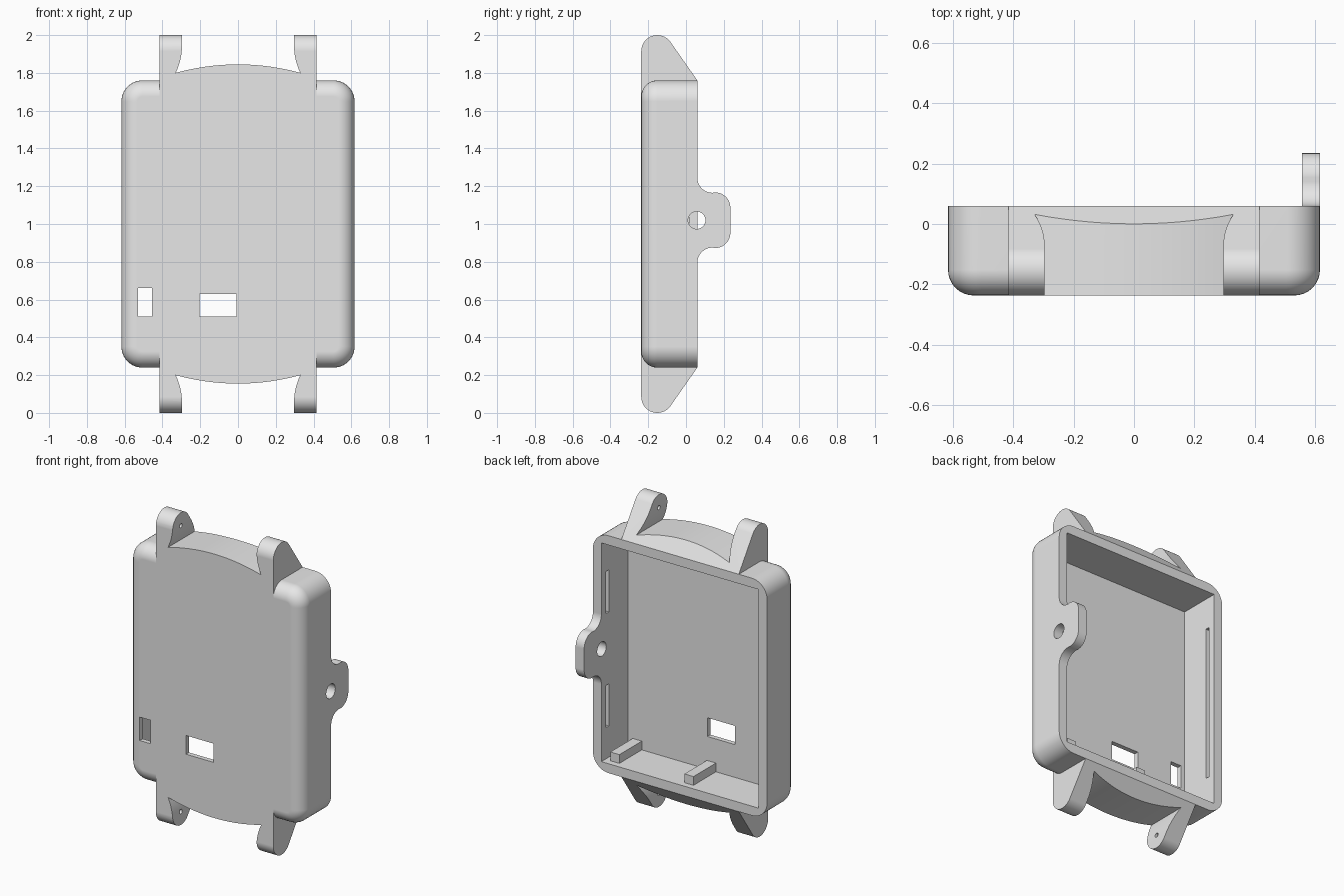
import bpy, bmesh, math

if "Cube" in bpy.data.objects:
    bpy.data.objects.remove(bpy.data.objects["Cube"], do_unlink=True)

grey = bpy.data.materials.new("plain_grey")
grey.use_nodes = True
grey.diffuse_color = (0.8, 0.8, 0.8, 1)
grey.node_tree.nodes["Principled BSDF"].inputs["Base Color"].default_value = (0.8, 0.8, 0.8, 1)

HALF_W, FRONT, BACK, WALL = 0.617, -0.237, 0.06, 0.06
LOW, HIGH = 0.24, 1.76


def make_object(name, bm):
    bmesh.ops.recalc_face_normals(bm, faces=bm.faces[:])
    mesh = bpy.data.meshes.new(name)
    bm.to_mesh(mesh)
    bm.free()
    mesh.materials.append(grey)
    ob = bpy.data.objects.new(name, mesh)
    bpy.context.collection.objects.link(ob)
    return ob


def prism(name, points, axis, lo, hi):
    """Extrude a profile along x (points are y, z) or along y (points are x, z)."""
    bm = bmesh.new()
    place = (lambda p, t: (t, p[0], p[1])) if axis == "x" else (lambda p, t: (p[0], t, p[1]))
    a = [bm.verts.new(place(p, lo)) for p in points]
    b = [bm.verts.new(place(p, hi)) for p in points]
    bm.faces.new(a)
    bm.faces.new(b[::-1])
    n = len(points)
    for i in range(n):
        j = (i + 1) % n
        bm.faces.new((a[i], b[i], b[j], a[j]))
    return make_object(name, bm)


def box(name, x0, x1, y0, y1, z0, z1):
    return prism(name, [(x0, z0), (x1, z0), (x1, z1), (x0, z1)], "y", y0, y1)


def arc(cx, cy, r, start, end, n=10):
    angles = [math.radians(start + (end - start) * i / n) for i in range(n + 1)]
    return [(cx + r * math.cos(t), cy + r * math.sin(t)) for t in angles]


def combine(ob, other, operation):
    mod = ob.modifiers.new(operation.lower(), "BOOLEAN")
    mod.operation = operation
    mod.solver = "EXACT"
    mod.object = other
    bpy.context.view_layer.objects.active = ob
    bpy.ops.object.modifier_apply(modifier=mod.name)
    bpy.data.objects.remove(other, do_unlink=True)


# Case shell: box with rounded corners and a rounded front edge
bm = bmesh.new()
bmesh.ops.create_cube(bm, size=1)
for v in bm.verts:
    v.co = (v.co.x * 2 * HALF_W, BACK if v.co.y > 0 else FRONT, HIGH if v.co.z > 0 else LOW)
corners = [e for e in bm.edges if abs(e.verts[0].co.y - e.verts[1].co.y) > 0.1]
bmesh.ops.bevel(bm, geom=corners, offset=0.11, segments=10, profile=0.5, affect="EDGES")
rim = [e for e in bm.edges if all(abs(v.co.y - FRONT) < 1e-4 for v in e.verts)]
bmesh.ops.bevel(bm, geom=rim, offset=0.085, segments=8, profile=0.5, affect="EDGES")
case = make_object("case", bm)

# Strap ends: sloped block with an arched gap that leaves two lugs
PIN_Y, PIN_Z, LUG_R = FRONT + 0.085, 1.915, 0.085
profile = [(FRONT, 1.64), (0.0, 1.68), (BACK, HIGH)] + arc(PIN_Y, PIN_Z, LUG_R, 35, 180, 16)

gap = []
for i in range(25):
    x = -0.33 + 0.66 * i / 24
    gap.append((x, 1.845 - 0.045 * (x / 0.33) ** 2))
side = []
for i in range(1, 9):
    t = i / 8
    side.append((0.297 + 0.033 * (1 - t) ** 2, 1.80 + 0.14 * t))
side.append((0.297, 2.1))
gap += side + [(-x, z) for x, z in reversed(side)]


def flip(points, upper):
    return points if upper else [(a, 2 - z) for a, z in points]


for upper in (True, False):
    end = prism("strap_end", flip(profile, upper), "x", -0.416, 0.416)
    combine(end, prism("gap_cutter", flip(gap, upper), "y", -0.4, 0.3), "DIFFERENCE")
    pin = flip(arc(PIN_Y, PIN_Z, 0.014, 0, 337.5, 15), upper)
    combine(end, prism("pin_cutter", pin, "x", -0.36, 0.36), "DIFFERENCE")
    combine(case, end, "UNION")

# Open back
IN_W = HALF_W - WALL
combine(case, box("cavity_cutter", -IN_W, IN_W, FRONT + 0.03, 0.2, LOW + WALL, HIGH - WALL), "DIFFERENCE")

# Side tab with flared root and round hole
MID = 1.02
half = arc(0.14, MID + 0.225, 0.08, 180, 270) + arc(0.155, MID + 0.067, 0.08, 90, 0)
outline = [(0.03, MID + 0.225)] + half
outline += [(y, 2 * MID - z) for y, z in reversed(outline)]
combine(case, prism("tab", outline, "x", IN_W, HALF_W), "UNION")
combine(case, prism("tab_hole_cutter", arc(0.057, MID, 0.046, 0, 348.75, 31), "x", 0.5, 0.7), "DIFFERENCE")

# Front windows
for x0, x1, z0, z1 in ((-0.53, -0.455, 0.51, 0.66), (-0.203, -0.007, 0.51, 0.63)):
    combine(case, box("window_cutter", x0, x1, -0.3, -0.15, z0, z1), "DIFFERENCE")

# Grooves inside the side walls
for x, z0, z1 in ((IN_W, 0.5, 0.77), (IN_W, 1.23, 1.5), (-IN_W, 0.5, 1.5)):
    combine(case, box("groove_cutter", x - 0.03, x + 0.03, -0.015, 0.015, z0, z1), "DIFFERENCE")

# Ribs on the lower wall
for name, x in (("left_rib", 0.49), ("middle_rib", -0.035)):
    box(name, x - 0.032, x + 0.032, FRONT + 0.02, 0.02, LOW + 0.04, LOW + WALL + 0.056)

# Smooth the curved surfaces, keep the edges sharp
bpy.ops.object.select_all(action="DESELECT")
case.select_set(True)
bpy.context.view_layer.objects.active = case
bpy.ops.object.shade_smooth_by_angle(angle=math.radians(30))
weighted = case.modifiers.new("weighted_normals", "WEIGHTED_NORMAL")
weighted.keep_sharp = True
